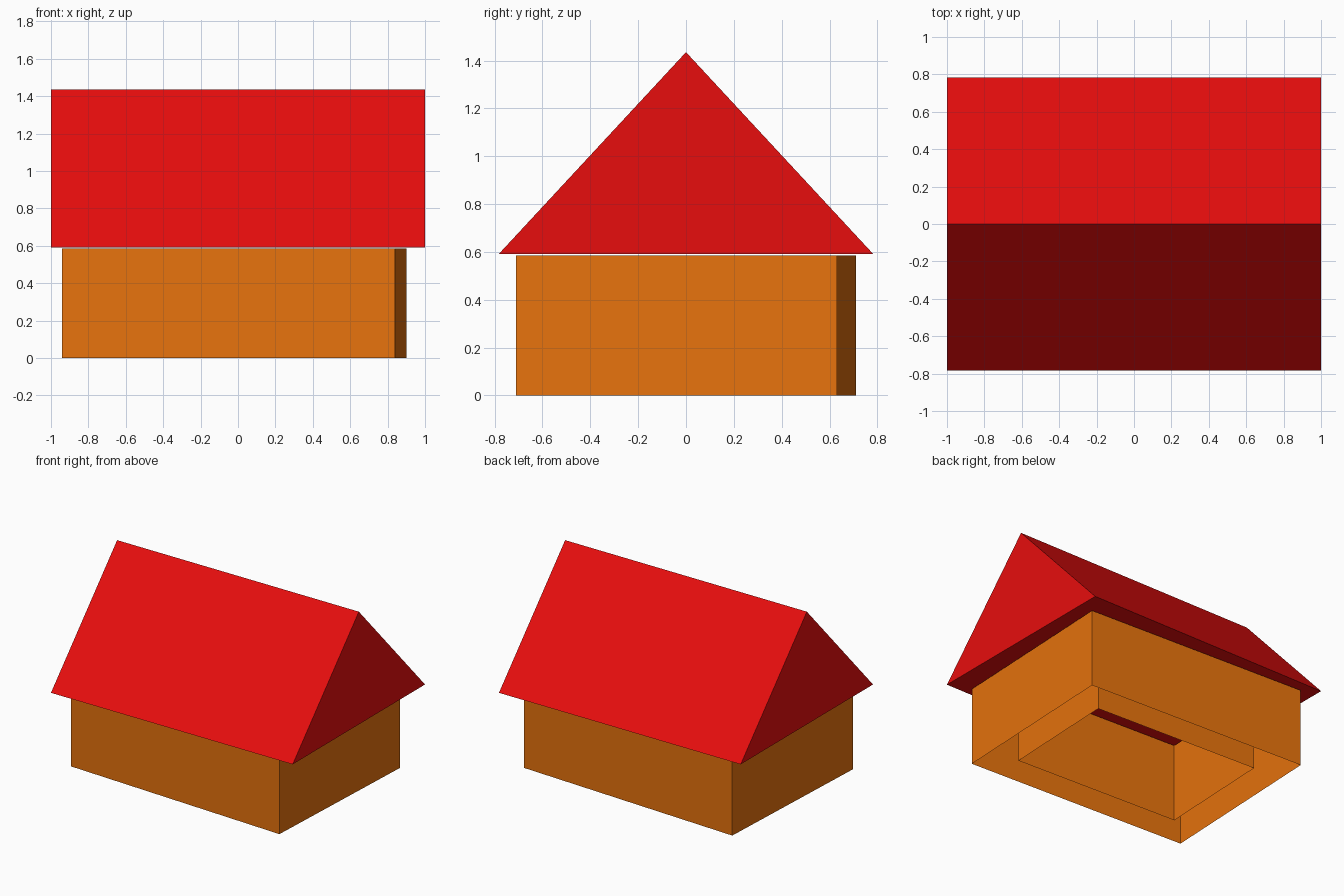
import bpy
import math

if "Cube" in bpy.data.objects:
    bpy.data.objects.remove(bpy.data.objects["Cube"])


def material(name, rgb):
    mat = bpy.data.materials.new(name)
    mat.diffuse_color = (*rgb, 1.0)
    mat.use_nodes = True
    mat.node_tree.nodes["Principled BSDF"].inputs["Base Color"].default_value = mat.diffuse_color
    return mat


def extruded(name, profile, offset, mat, capped):
    """Sweep a closed profile along an offset, optionally closing the ends."""
    n = len(profile)
    verts = list(profile) + [tuple(a + b for a, b in zip(p, offset)) for p in profile]
    faces = [(i, (i + 1) % n, (i + 1) % n + n, i + n) for i in range(n)]
    if capped:
        faces += [tuple(reversed(range(n))), tuple(range(n, 2 * n))]
    mesh = bpy.data.meshes.new(name)
    mesh.from_pydata(verts, [], faces)
    mesh.materials.append(mat)
    obj = bpy.data.objects.new(name, mesh)
    bpy.context.collection.objects.link(obj)
    return obj


red = material("roof_red", (0.8, 0.004, 0.004))
orange = material("wall_orange", (0.8, 0.17, 0.004))

# Walls: open rectangular tube, turned slightly, with an inner shell and no rim
hx, hy, wall_h = 0.891, 0.671, 0.585
walls = extruded("walls", [(-hx, -hy, 0), (hx, -hy, 0), (hx, hy, 0), (-hx, hy, 0)],
                 (0, 0, wall_h), orange, capped=False)
walls.location.x = -0.02
walls.rotation_euler.z = math.radians(-2.57)
shell = walls.modifiers.new("inner_shell", 'SOLIDIFY')
shell.thickness = 0.226
shell.offset = -1
shell.use_even_offset = True
shell.use_rim = False

# Roof: closed triangular prism along x
extruded("roof", [(-1, -0.782, 0.592), (-1, 0.782, 0.592), (-1, 0, 1.435)],
         (2, 0, 0), red, capped=True)
